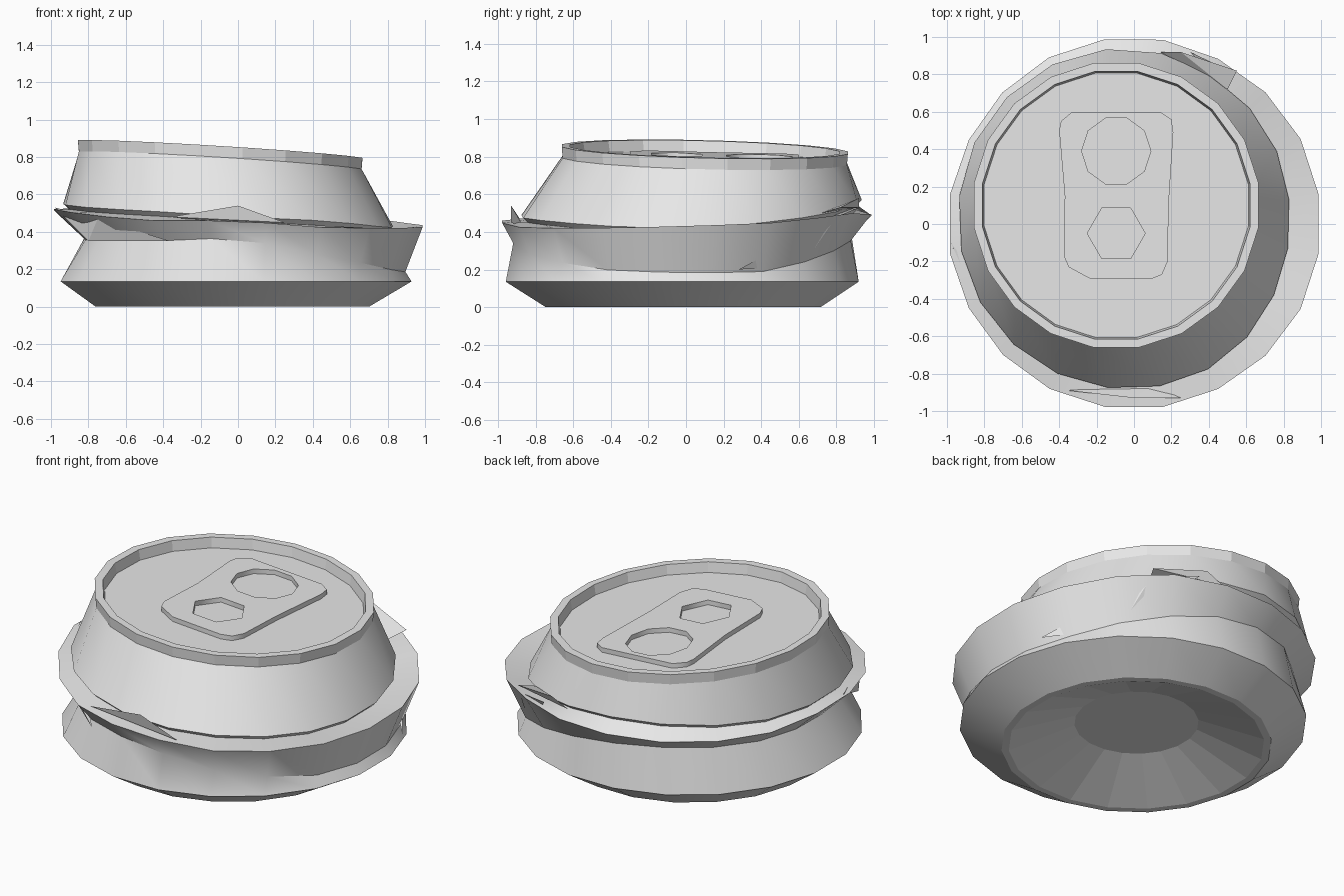
import bpy, bmesh, math
from mathutils import Vector

cube = bpy.data.objects.get("Cube")
if cube:
    bpy.data.objects.remove(cube, do_unlink=True)

SIDES = 20
RIM_CENTRE = (-0.095, 0.1)

grey = bpy.data.materials.new("plain grey")
grey.use_nodes = True
grey.diffuse_color = (0.8, 0.8, 0.8, 1)
grey.node_tree.nodes["Principled BSDF"].inputs["Base Color"].default_value = (0.8, 0.8, 0.8, 1)


def angle(i):
    return math.tau * (i + 0.5) / SIDES


def lid_height(x, y):
    """Height of the tilted plane of the top rim."""
    return 0.84 - 0.062 * (x - RIM_CENTRE[0]) - 0.025 * (y - RIM_CENTRE[1])


def round_ring(centre, radius, height):
    """Circle of points; height is a number or a function of x and y."""
    points = []
    for i in range(SIDES):
        x = centre[0] + radius * math.cos(angle(i))
        y = centre[1] + radius * math.sin(angle(i))
        points.append(Vector((x, y, height(x, y) if callable(height) else height)))
    return points


def rim_ring(radius, drop):
    return round_ring(RIM_CENTRE, radius, lambda x, y: lid_height(x, y) - drop)


def crushed_ring(radii, heights):
    """Uneven ring blended from evenly spaced values, starting at +x."""
    def blend(values, a):
        t = a / math.tau * len(values)
        k, f = int(t), t - int(t)
        return values[k % len(values)] * (1 - f) + values[(k + 1) % len(values)] * f
    points = []
    for i in range(SIDES):
        a = angle(i)
        r = blend(radii, a)
        points.append(Vector((r * math.cos(a), r * math.sin(a), blend(heights, a))))
    return points


def add_object(name, bm, smooth=False):
    bmesh.ops.recalc_face_normals(bm, faces=bm.faces)
    mesh = bpy.data.meshes.new(name)
    bm.to_mesh(mesh)
    bm.free()
    mesh.materials.append(grey)
    obj = bpy.data.objects.new(name, mesh)
    bpy.context.collection.objects.link(obj)
    if smooth:
        bpy.ops.object.select_all(action='DESELECT')
        obj.select_set(True)
        bpy.context.view_layer.objects.active = obj
        bpy.ops.object.shade_smooth_by_angle(angle=math.radians(40))
    return obj


def loft(name, rings, smooth=False, cap=False):
    """Skin a stack of rings, with an optional face on the last one."""
    bm = bmesh.new()
    loops = [[bm.verts.new(p) for p in ring] for ring in rings]
    for a, b in zip(loops, loops[1:]):
        for i in range(SIDES):
            j = (i + 1) % SIDES
            bm.faces.new((a[i], a[j], b[j], b[i]))
    if cap:
        bm.faces.new(loops[-1])
    return add_object(name, bm, smooth)


# Crushed wall: neck, shoulder, crevice, protruding fold, waist, lower wall
shoulder = crushed_ring(
    (.83, .86, .89, .94, .96, .96, .94, .92, .9, .88, .87, .84),
    (.42, .45, .5, .57, .57, .55, .55, .53, .51, .48, .46, .43))
crevice = [Vector((p.x * 0.97, p.y * 0.97, p.z - 0.025)) for p in shoulder]
fold = crushed_ring(
    (1, 1, .99, 1, 1, .99, 1, .99, .99, .99, .99, 1),
    (.43, .45, .5, .49, .48, .48, .53, .5, .46, .46, .42, .42))
waist = crushed_ring(
    (.9, .9, .88, .89, .89, .86, .82, .84, .9, .93, .93, .92),
    (.18, .19, .29, .38, .4, .38, .36, .35, .35, .37, .27, .2))
belly = round_ring((-0.01, -0.02), 0.95, 0.135)
base = round_ring((-0.03, -0.015), 0.74, 0)
loft("crushed_wall", [rim_ring(.765, .06), shoulder, crevice, fold, waist, belly, base], smooth=True)

# Faceted rim with the recessed lid
loft("rim_and_lid", [rim_ring(.765, .06), rim_ring(.77, 0), rim_ring(.725, 0), rim_ring(.715, .06)], cap=True)

# Hollow underside
base_centre = (-0.03, -0.015)
loft("hollow_base", [base, round_ring(base_centre, .7, 0), round_ring(base_centre, .34, .14)], cap=True)


# Pinched flaps where the metal is crumpled
def flap(name, *points):
    bm = bmesh.new()
    for p in points:
        bm.verts.new(p)
    bmesh.ops.convex_hull(bm, input=bm.verts)
    add_object(name, bm)


flap("front_flap", (-.36, -.89, .48), (.25, -.93, .45), (0, -.93, .54), (.1, -.86, .42))
flap("side_flap", (.62, .62, .22), (.9, .28, .2), (.3, .92, .53), (.55, .8, .48))
flap("back_flap", (.14, .92, .53), (.25, .92, .58), (.55, .82, .53), (.5, .72, .5))
flap("left_corner_flap", (-.98, -.1, .53), (-.36, -.88, .35), (-.8, -.5, .35), (-.75, -.6, .47))


# Pull tab: a flat outline with two holes, laid on the tilted lid
def polygon(cx, cy, r, sides, phase=0):
    return [(cx + r * math.cos(math.tau * (i + phase) / sides),
             cy + r * math.sin(math.tau * (i + phase) / sides)) for i in range(sides)]


outline = [(-.33, .6), (.14, .6), (.2, .56), (.21, .49), (.185, .1), (.18, -.2), (.15, -.27),
           (.09, -.295), (-.23, -.295), (-.35, -.23), (-.375, -.17), (-.37, .15), (-.4, .5), (-.39, .55)]
curve = bpy.data.curves.new("pull_tab_outline", 'CURVE')
curve.dimensions = '2D'
curve.fill_mode = 'BOTH'
curve.extrude = 0.014
for points in (outline, polygon(-.095, .39, .185, 10), polygon(-.095, -.05, .155, 6)):
    spline = curve.splines.new('POLY')
    spline.points.add(len(points) - 1)
    for target, (x, y) in zip(spline.points, points):
        target.co = (x, y, 0, 1)
    spline.use_cyclic_u = True
helper = bpy.data.objects.new("pull_tab_outline", curve)
bpy.context.collection.objects.link(helper)
bpy.context.view_layer.update()
flat = bpy.data.meshes.new_from_object(helper.evaluated_get(bpy.context.evaluated_depsgraph_get()))
bm = bmesh.new()
bm.from_mesh(flat)
bmesh.ops.remove_doubles(bm, verts=bm.verts, dist=0.0005)
for v in bm.verts:
    v.co.z += lid_height(v.co.x, v.co.y) - 0.046
bpy.data.objects.remove(helper, do_unlink=True)
add_object("pull_tab", bm)
